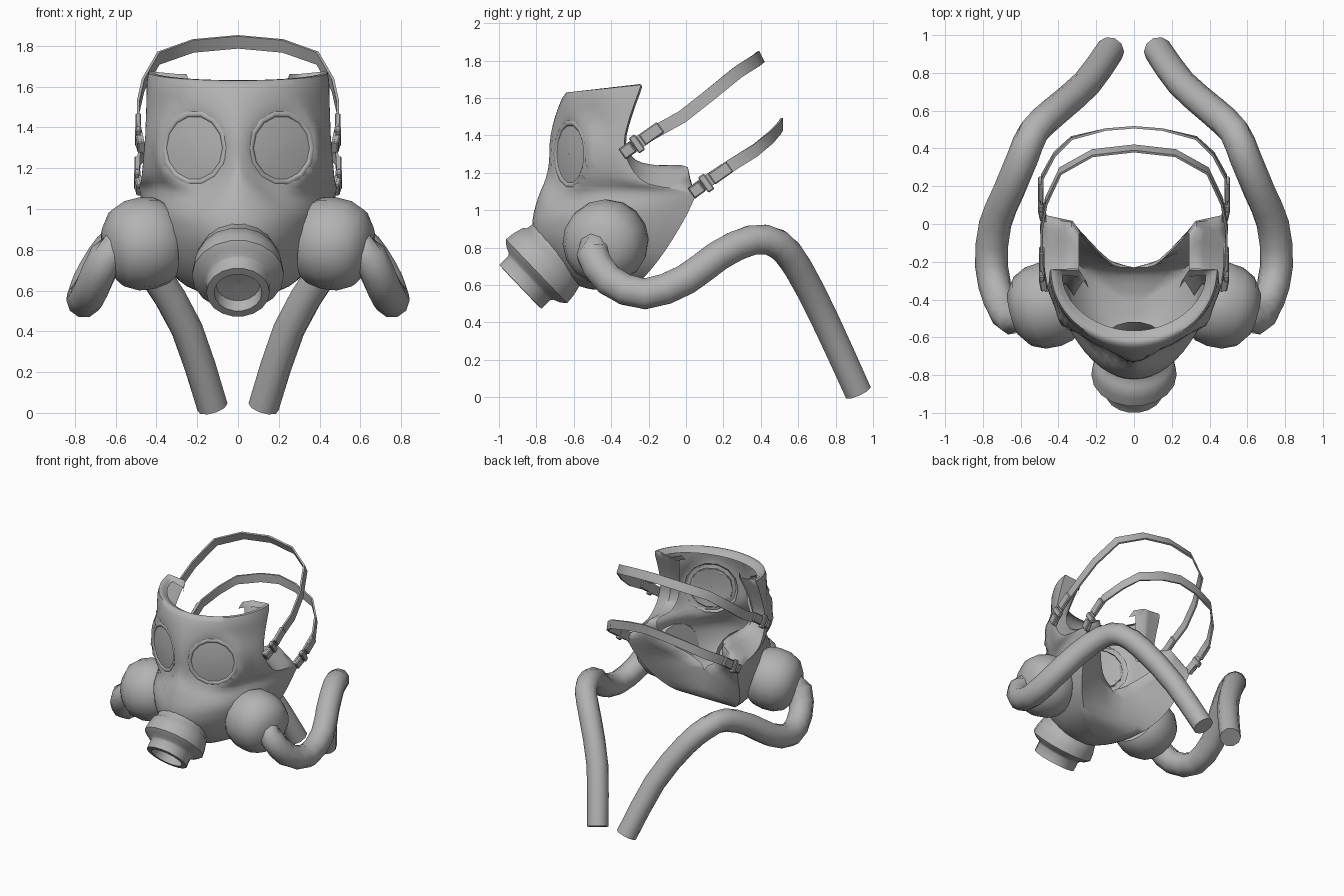
import bpy, bmesh, math
from mathutils import Vector as V

if "Cube" in bpy.data.objects:
    bpy.data.objects.remove(bpy.data.objects["Cube"])

rubber = bpy.data.materials.new("grey_rubber")
rubber.diffuse_color = (0.45, 0.45, 0.45, 1)
rubber.use_nodes = True
rubber.node_tree.nodes["Principled BSDF"].inputs["Base Color"].default_value = rubber.diffuse_color


def finish(name, bm, angle=40):
    bmesh.ops.remove_doubles(bm, verts=bm.verts, dist=0.0005)
    bmesh.ops.recalc_face_normals(bm, faces=bm.faces)
    me = bpy.data.meshes.new(name)
    bm.to_mesh(me)
    bm.free()
    me.materials.append(rubber)
    ob = bpy.data.objects.new(name, me)
    bpy.context.collection.objects.link(ob)
    bpy.ops.object.select_all(action='DESELECT')
    ob.select_set(True)
    bpy.context.view_layer.objects.active = ob
    bpy.ops.object.shade_smooth_by_angle(angle=math.radians(angle))
    return ob


def loft(bm, rings, closed=True, caps=True):
    vs = [[bm.verts.new(p) for p in r] for r in rings]
    n = len(vs[0])
    for a, b in zip(vs, vs[1:]):
        for i in range(n if closed else n - 1):
            j = (i + 1) % n
            bm.faces.new((a[i], a[j], b[j], b[i]))
    if caps:
        bm.faces.new(vs[0])
        bm.faces.new(vs[-1])


def spline(pts, steps):
    """Catmull-Rom through tuples of any length."""
    p = [V(q) for q in pts]
    p = [p[0] * 2 - p[1]] + p + [p[-1] * 2 - p[-2]]
    out = []
    for i in range(1, len(p) - 2):
        a, b, c, d = p[i - 1:i + 3]
        for s in range(steps):
            t = s / steps
            out.append(0.5 * (2 * b + (c - a) * t + (2 * a - 5 * b + 4 * c - d) * t * t
                              + (3 * b - a - 3 * c + d) * t ** 3))
    return out + [p[-2]]


def revolve(bm, origin, axis, profile, sides, squash=1):
    """Profile of (distance along axis, radius)."""
    axis = V(axis).normalized()
    u = axis.cross(V((0, 0, 1))).normalized()
    w = axis.cross(u)
    rings = []
    for d, r in profile:
        rings.append([V(origin) + axis * d + (u * math.cos(k * math.tau / sides) * squash
                      + w * math.sin(k * math.tau / sides)) * r for k in range(sides)])
    loft(bm, rings, True, False)


def tangents(pts):
    last = len(pts) - 1
    return [(pts[min(i + 1, last)] - pts[max(i - 1, 0)]).normalized() for i in range(last + 1)]


# Face shell: rows of (z front, z back, y front, half width, y back, x end, y end, z end)
rows = [
    (1.60, 1.64, -.565, .38, -.27, .28, -.28, 1.62),
    (1.63, 1.67, -.64, .44, -.24, .30, -.235, 1.66),
    (1.50, 1.50, -.70, .45, -.30, .34, -.29, 1.50),
    (1.36, 1.36, -.73, .455, -.33, .36, -.32, 1.36),
    (1.26, 1.24, -.735, .465, -.30, .35, -.27, 1.27),
    (1.17, 1.14, -.75, .475, -.20, .33, -.15, 1.24),
    (1.07, 1.10, -.79, .485, .03, .33, .01, 1.23),
    (.95, 1.03, -.82, .47, .03, .29, -.03, 1.08),
    (.84, .88, -.81, .43, -.05, .13, -.19, .95),
    (.72, .73, -.73, .36, -.15, 0, -.23, .86),
    (.62, .62, -.62, .25, -.25, 0, -.24, .64),
    (.58, .575, -.52, .10, -.36, 0, -.36, .58),
    (.575, .575, -.44, .0, -.43, 0, -.43, .575),
]
EYE, EN, ET = V((.21, -.612, 1.3)), V((.47, -.883, 0)), V((.883, .47, 0))
EYE_R = .16


def eye_radius(co):
    d = V((abs(co.x), co.y, co.z)) - EYE
    return math.hypot(d.dot(ET), d.z) / EYE_R if co.y < -.4 else 9


rings = []
for zf, zb, yf, w, yb, xe, ye, ze in spline(rows, 3):
    half = []
    w, xe = max(w, 0), max(xe, 0)
    # pointed plan at eye level, rounder at the brow and jaw
    power = 1 + .3 * max(0, min(1, (1.62 - zf) / .15, (zf - .95) / .2))
    for i in range(17):
        a = i / 16 * math.pi / 2
        s, c = math.sin(a) ** power, max(math.cos(a), 0) ** power
        half.append(V((w * s, yb + (yf - yb) * c, zf + (zb - zf) * (1 - c))))
    for i in range(1, 5):
        t = i / 4
        half.append(V((w + (xe - w) * t, yb + (ye - yb) * t, zb + (ze - zb) * t)))
    # inner fold of the sealing lip
    k = min(1, xe / .28)
    half.append(V((xe - .04 * k, ye - .06 * k, ze)))
    # flatten the shell into an eye socket with a raised border
    for p in half:
        r = eye_radius(p)
        if r < 1.7:
            d = p - EYE
            k = min(1, (1.7 - r) / .5)
            bump = .02 * max(0, 1 - abs(r - 1.2) / .25)
            p -= EN * (d.dot(EN) * k - bump)
    rings.append([V((-p.x, p.y, p.z)) for p in reversed(half[1:])] + half)
bm = bmesh.new()
loft(bm, rings, False, False)
bmesh.ops.delete(bm, geom=[f for f in bm.faces if all(eye_radius(v.co) < 1.13 for v in f.verts)],
                 context='FACES')
finish("face_shell", bm, 60)

# Mouth valve, pointing forward and down
bm = bmesh.new()
revolve(bm, (0, -.72, .75), (0, -.72, -.69),
        [(-.10, .19), (-.01, .205), (0, .22), (.06, .235), (.11, .24), (.135, .21), (.15, .175),
         (.165, .165), (.23, .165), (.232, .125), (.17, .115), (.165, .001)], 18, .94)
finish("mouth_valve", bm, 50)

for side, label in ((1, "left"), (-1, "right")):
    m = V((side, 1, 1))

    # Eye lens and its frame
    bm = bmesh.new()
    revolve(bm, (EYE + EN * .006) * m, EN * m,
            [(0, EYE_R), (.008, EYE_R * .6), (.011, .001)], 14)
    finish(label + "_lens", bm, 30)
    bm = bmesh.new()
    revolve(bm, EYE * m, EN * m,
            [(-.004, .154), (.009, .156), (.014, .165), (.014, .178), (-.004, .196)], 14)
    finish(label + "_lens_frame", bm, 60)

    # Cheek canister
    bm = bmesh.new()
    revolve(bm, V((.35, -.40, .85)) * m, V((.95, -.25, -.17)) * m,
            [(0, .001), (0, .195), (.03, .215), (.10, .228), (.18, .222), (.25, .19), (.30, .12),
             (.315, .001)], 16)
    finish(label + "_canister", bm, 45)

    # Hose curling from the canister to behind the mask
    path = spline([(.56, -.47, .82), (.645, -.50, .765), (.71, -.41, .625), (.755, -.22, .553),
                   (.735, 0, .63), (.665, .17, .755), (.59, .35, .84), (.53, .49, .82),
                   (.415, .60, .69), (.25, .745, .41), (.125, .92, .028)], 2)
    hose = []
    last = len(path) - 1
    for i, (p, t) in enumerate(zip(path, tangents(path))):
        u = (V((1, 0, 0)) - t * t.x).normalized()
        v = t.cross(u)
        radius = .088 - .012 * (i / last) ** 2
        hose.append([(p + (u * math.cos(k * math.tau / 10) + v * math.sin(k * math.tau / 10))
                      * radius) * m for k in range(10)])
    bm = bmesh.new()
    loft(bm, hose)
    finish(label + "_hose", bm, 45)


# Head straps: flat bands mirrored over the head, with buckles on both ends
def box_sweep(bm, pts, acrosses, width, thick):
    band = []
    for p, t, across in zip(pts, tangents(pts), acrosses):
        n = t.cross(across).normalized() * thick / 2
        h = across * width / 2
        band.append([p + h + n, p - h + n, p - h - n, p + h - n])
    loft(bm, band)


straps = {
    "upper": ([(.465, -.34, 1.30), (.488, -.2, 1.40), (.49, -.02, 1.50), (.465, .12, 1.61),
               (.39, .28, 1.74), (.22, .375, 1.80), (0, .40, 1.82)], (0, -.45, .89)),
    "lower": ([(.47, .03, 1.09), (.49, .12, 1.16), (.485, .25, 1.245), (.42, .37, 1.32),
               (.33, .455, 1.39), (.15, .50, 1.44), (0, .512, 1.46)], (0, 0, 1)),
}
for label, (half, crown) in straps.items():
    half = [V(p) for p in half]
    slope = (half[4] - half[0]) * V((0, 1, 1))
    slope.normalize()
    across = V((0, -slope.z, slope.y))
    turn = [across.lerp(V(crown), min(1, i / 5)).normalized() for i in range(7)]
    full = half + [p * V((-1, 1, 1)) for p in reversed(half[:-1])]
    bm = bmesh.new()
    box_sweep(bm, full, turn + turn[-2::-1], .068, .013)
    finish(label + "_strap", bm, 40)
    for side, name in ((1, "left"), (-1, "right")):
        m = V((side, 1, 1))
        base = half[0] + V((.012, 0, 0))
        bm = bmesh.new()
        # tongue, adjuster slide and cross loop
        for start, end, width, thick in ((0, .07, .065, .03), (.13, .25, .068, .028),
                                         (.075, .115, .10, .03)):
            pts = [(base + slope * d + V((.012 if d > .05 else 0, 0, 0))) * m for d in (start, end)]
            box_sweep(bm, pts, [across] * 2, width, thick)
        bmesh.ops.bevel(bm, geom=bm.edges[:], offset=.006, segments=1, affect='EDGES')
        finish(label + "_" + name + "_buckle", bm, 30)
